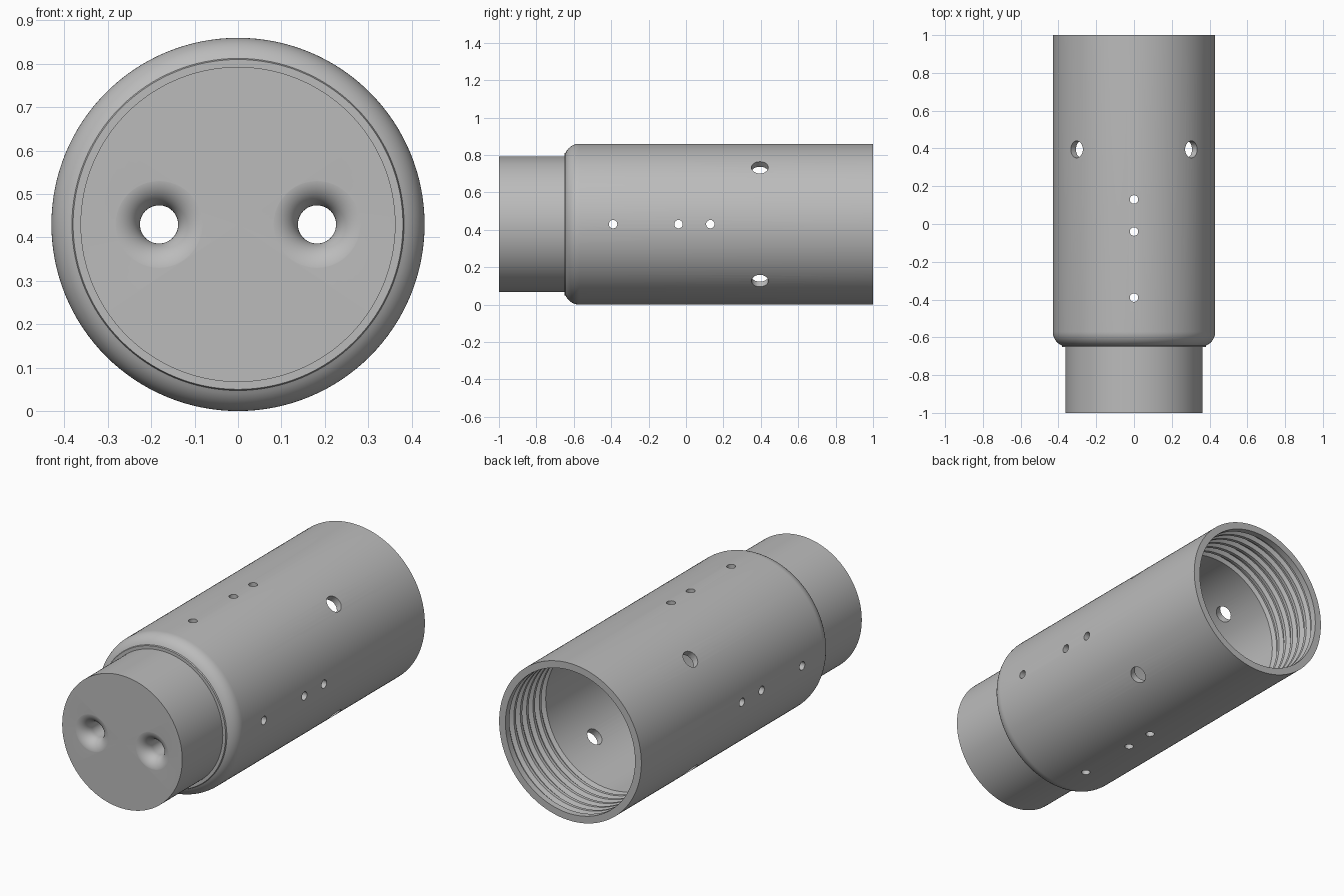
import bpy, bmesh
from math import pi, sin, cos
from mathutils import Matrix, Vector

cube = bpy.data.objects.get("Cube")
if cube:
    bpy.data.objects.remove(cube, do_unlink=True)

R, NECK, BORE, GROOVE = 0.43, 0.363, 0.392, 0.412
FLOOR = -0.55
AXIS = Vector((0, 0, R))

grey = bpy.data.materials.new("plain_grey")
grey.use_nodes = True
colour = (0.5, 0.5, 0.5, 1)
grey.diffuse_color = colour
grey.node_tree.nodes["Principled BSDF"].inputs["Base Color"].default_value = colour


def lathe(bm, profile, centre, steps):
    """Spin (radius, y) points about an axis along y; both ends lie on the axis."""
    verts = [bm.verts.new(centre + Vector((r, y, 0))) for r, y in profile]
    edges = [bm.edges.new(pair) for pair in zip(verts, verts[1:])]
    bmesh.ops.spin(bm, geom=verts + edges, cent=centre, axis=(0, 1, 0),
                   angle=2 * pi, steps=steps, use_merge=True)


def make_object(name, bm):
    bmesh.ops.remove_doubles(bm, verts=bm.verts, dist=1e-5)
    bmesh.ops.recalc_face_normals(bm, faces=bm.faces)
    mesh = bpy.data.meshes.new(name)
    bm.to_mesh(mesh)
    bm.free()
    obj = bpy.data.objects.new(name, mesh)
    bpy.context.collection.objects.link(obj)
    mesh.materials.append(grey)
    return obj


# Housing: front plug, rounded shoulder, plain tube and threaded bore
profile = [(0, -1), (NECK, -1), (NECK, -0.65), (0.38, -0.65)]
for i in range(11):
    a = 1.15 * (1 - i / 10)
    profile.append((0.35 + 0.08 * cos(a), -0.57 - 0.08 * sin(a)))
profile += [(R, 1), (BORE, 1)]
for i in range(6):
    y = 0.965 - 0.055 * i
    profile += [(BORE, y), (GROOVE, y - 0.012),
                (GROOVE, y - 0.026), (BORE, y - 0.038)]
profile += [(BORE, FLOOR), (0, FLOOR)]
bm = bmesh.new()
lathe(bm, profile, AXIS, 128)
housing = make_object("threaded_housing", bm)

# Cutter: radial screw holes and flared front passages
bm = bmesh.new()


def radial_hole(y, angle, radius):
    out = Vector((cos(angle), 0, sin(angle)))
    turn = out.to_track_quat('Z', 'Y').to_matrix().to_4x4()
    place = Matrix.Translation(AXIS + out * 0.41 + Vector((0, y, 0)))
    bmesh.ops.create_cone(bm, cap_ends=True, segments=32, radius1=radius,
                          radius2=radius, depth=0.14, matrix=place @ turn)


for k in range(4):
    for y in (-0.39, -0.04, 0.13):
        radial_hole(y, k * pi / 2, 0.0225)
    radial_hole(0.395, pi / 4 + k * pi / 2, 0.045)

flare = 0.064
passage = [(0, -1.05), (0.108, -1.05)]
for i in range(13):
    a = i / 12 * pi / 2
    passage.append((0.108 - flare * sin(a), -1.0005 + flare * (1 - cos(a))))
passage += [(0.044, FLOOR + 0.05), (0, FLOOR + 0.05)]
for side in (-1, 1):
    lathe(bm, passage, AXIS + Vector((side * 0.182, 0, 0)), 48)
cutter = make_object("hole_cutter", bm)
cutter.hide_render = True

# Cut the holes, then smooth the round surfaces
cut = housing.modifiers.new("holes", 'BOOLEAN')
cut.operation = 'DIFFERENCE'
cut.solver = 'EXACT'
cut.object = cutter
bpy.ops.object.select_all(action='DESELECT')
housing.select_set(True)
bpy.context.view_layer.objects.active = housing
bpy.ops.object.modifier_apply(modifier=cut.name)
bpy.data.objects.remove(cutter, do_unlink=True)
bpy.ops.object.shade_smooth_by_angle(angle=0.4)
